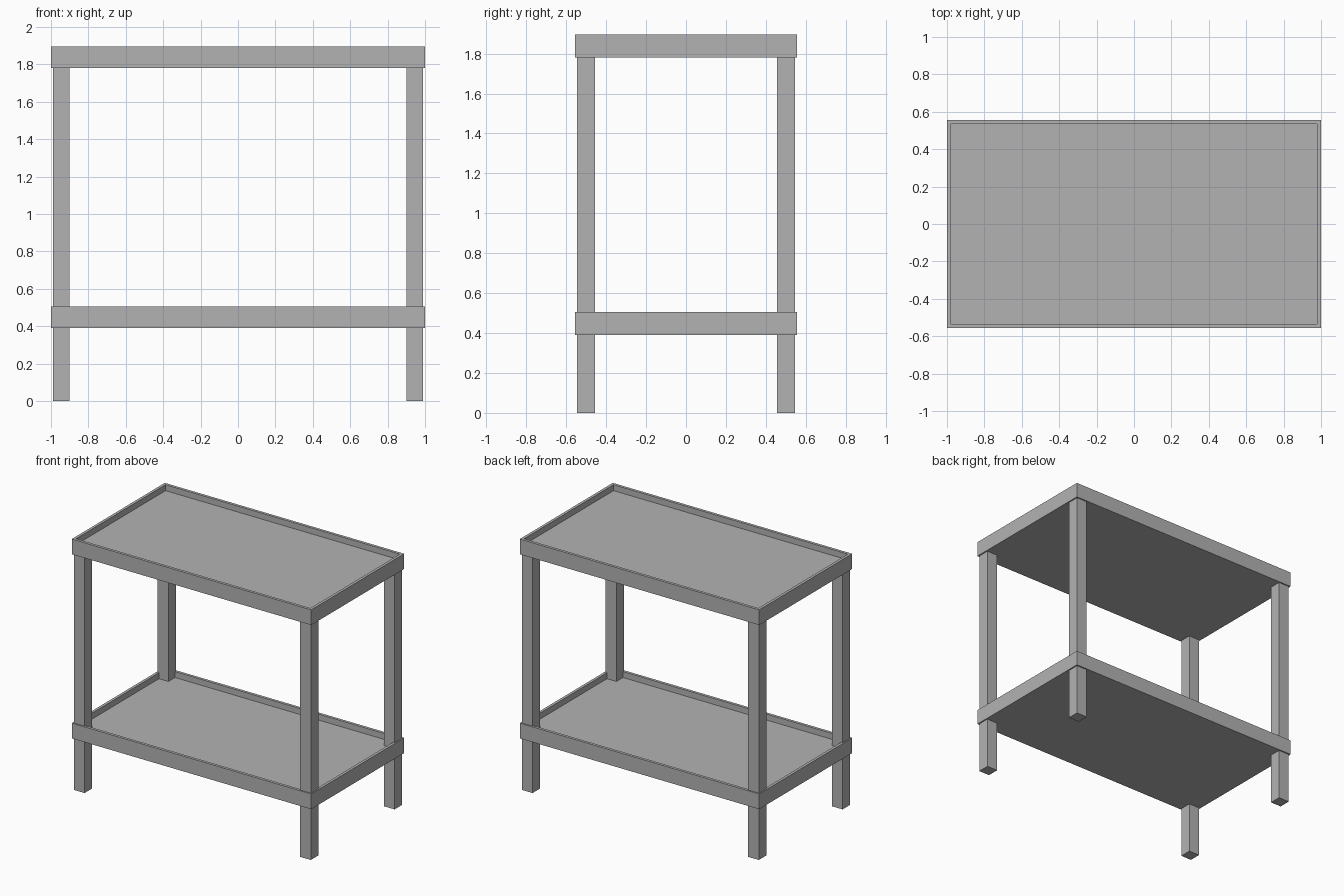
import bpy, bmesh

if "Cube" in bpy.data.objects:
    bpy.data.objects.remove(bpy.data.objects["Cube"])

grey = bpy.data.materials.new("grey")
grey.diffuse_color = (0.45, 0.45, 0.45, 1)
grey.use_nodes = True
grey.node_tree.nodes["Principled BSDF"].inputs["Base Color"].default_value = grey.diffuse_color


def finish(name, bm):
    mesh = bpy.data.meshes.new(name)
    bmesh.ops.recalc_face_normals(bm, faces=bm.faces[:])
    bm.to_mesh(mesh)
    bm.free()
    mesh.materials.append(grey)
    obj = bpy.data.objects.new(name, mesh)
    bpy.context.collection.objects.link(obj)
    return obj


def box(name, lo, hi):
    bm = bmesh.new()
    bmesh.ops.create_cube(bm, size=1)
    for v in bm.verts:
        v.co = [l + (c + 0.5) * (h - l) for c, l, h in zip(v.co, lo, hi)]
    return finish(name, bm)


def tray(name, z, height=0.115, rim=0.03, depth=0.045):
    """Solid slab whose top is inset and sunk to leave a raised rim."""
    bm = bmesh.new()
    bmesh.ops.create_cube(bm, size=1)
    for v in bm.verts:
        v.co = (v.co.x * 2.0, v.co.y * 1.11, z + (v.co.z + 0.5) * height)
    bm.normal_update()
    top = max(bm.faces, key=lambda f: f.calc_center_median().z)
    bmesh.ops.inset_region(bm, faces=[top], thickness=rim)
    floor = bmesh.ops.extrude_face_region(bm, geom=[top])
    bmesh.ops.delete(bm, geom=[top], context='FACES_ONLY')
    for v in floor["geom"]:
        if isinstance(v, bmesh.types.BMVert):
            v.co.z -= depth
    return finish(name, bm)


# Two shelves with raised rims
tray("lower_tray", 0.39)
tray("upper_tray", 1.78)

# Four square legs, set just inside the tray edges
for sx, side in ((-1, "left"), (1, "right")):
    for sy, end in ((-1, "front"), (1, "back")):
        x, y = sorted((sx * 0.9, sx * 0.99)), sorted((sy * 0.455, sy * 0.545))
        box(f"{end}_{side}_leg", (x[0], y[0], 0), (x[1], y[1], 1.785))
